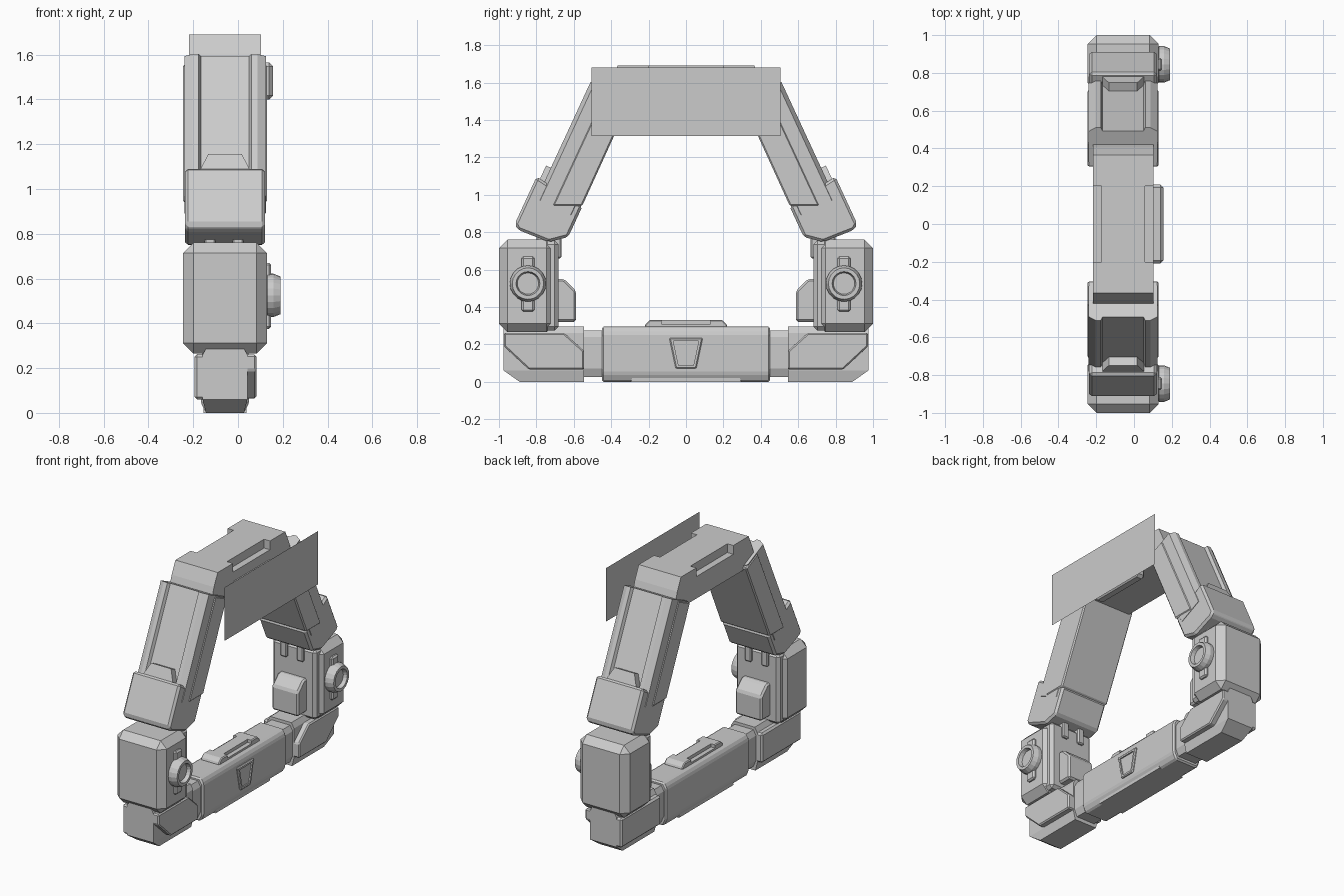
import bpy, bmesh, math

if "Cube" in bpy.data.objects:
    bpy.data.objects.remove(bpy.data.objects["Cube"])

XC = -0.058                      # centre line of the frame in x
CA, SA = 0.907, 0.42             # tilt of the arms


def finish(name, bm, mirror=False):
    bmesh.ops.recalc_face_normals(bm, faces=bm.faces)
    me = bpy.data.meshes.new(name)
    bm.to_mesh(me)
    bm.free()
    ob = bpy.data.objects.new(name, me)
    bpy.context.collection.objects.link(ob)
    if mirror:
        m = ob.modifiers.new("mirror", 'MIRROR')
        m.use_axis = (False, True, False)
        m.use_mirror_merge = False
    return ob


# mappings from profile (u, v) and depth w to world space
def side(u, v, w): return (w, u, v)                                  # y-z profile
def cross(u, v, w): return (u, w, v)                                 # x-z section
def arm_side(s, n, w): return (w, CA*n + SA*s, SA*n - CA*s)
def arm_cross(x, n, s): return arm_side(s, n, x)
def arm_face(x, s, n): return arm_side(s, n, x)


def prism(name, pts, w0, w1, fn=side, bevel=0, mirror=False):
    bm = bmesh.new()
    a = [bm.verts.new(fn(u, v, w0)) for u, v in pts]
    b = [bm.verts.new(fn(u, v, w1)) for u, v in pts]
    bm.faces.new(a)
    bm.faces.new(b[::-1])
    for i in range(len(pts)):
        j = (i + 1) % len(pts)
        bm.faces.new((a[i], b[i], b[j], a[j]))
    if bevel:
        bmesh.ops.recalc_face_normals(bm, faces=bm.faces)
        bmesh.ops.bevel(bm, geom=bm.edges[:], offset=bevel, segments=1,
                        profile=0.5, affect='EDGES', clamp_overlap=True)
    return finish(name, bm, mirror)


def rect(u0, u1, v0, v1):
    return [(u0, v0), (u1, v0), (u1, v1), (u0, v1)]


def sym(half, c=0):
    """Full outline from its right half, listed from bottom to top."""
    return [(c + u, v) for u, v in half] + [(c - u, v) for u, v in half[::-1]]


def cut(ob, cutter):
    m = ob.modifiers.new("cut", 'BOOLEAN')
    m.operation, m.solver, m.object = 'DIFFERENCE', 'EXACT', cutter
    cutter.hide_render = True
    cutter.hide_viewport = True


# ---- base bar ----
bar = [(.085, 0), (.1, .06), (.1, .26), (.08, .295)]
prism("base_centre", sym([(.085, 0), (.108, .045), (.108, .26), (.085, .295)], XC),
      -.45, .45, cross, .01)
prism("base_neck", sym([(.07, .025), (.09, .07), (.09, .24), (.07, .275)], XC),
      -.56, .56, cross)
prism("base_foot_strip", sym([(.295, 0), (.285, .03)]), XC - .095, XC + .095)
handle = prism("base_top_rail", sym([(.22, .285), (.22, .305), (.195, .33)]),
               XC - .07, XC + .07, bevel=.006)
for s in (-1, 1):
    x = XC + s*.06
    cut(handle, prism("rail_slot_cutter", rect(-.13, .13, .308, .36), x - .02, x + .02))

# base end blocks, chamfered underneath
bm = bmesh.new()
for x, z in sym(bar, XC):
    bm.verts.new((x, .545, z))
    bm.verts.new((x, .89 if z == 0 else .975, z))
bmesh.ops.convex_hull(bm, input=bm.verts[:])
bmesh.ops.dissolve_limit(bm, angle_limit=.01, verts=bm.verts[:], edges=bm.edges[:])
finish("base_end", bm, True)
plate = [(.545, .065), (.84, .065), (.974, .19), (.974, .26), (.65, .26), (.545, .165)]
prism("base_end_plate", plate, XC + .05, .082, bevel=.008, mirror=True)
prism("base_end_back", rect(.545, .974, .06, .262), -.194, XC, bevel=.012, mirror=True)

# raised wedge frame on the base
badge = prism("base_wedge_frame", sym([(.055, .07), (.09, .235)]), .02, .062, bevel=.006)
cut(badge, prism("wedge_cutter", sym([(.04, .088), (.068, .217)]), .053, .12))

# ---- corner housings ----
prism("housing_shell", rect(.7, 1, .265, .76), XC - .187, XC + .187, bevel=.046, mirror=True)
prism("housing_back", rect(.682, .76, .275, .755), XC - .165, XC + .165, bevel=.02, mirror=True)
prism("housing_step", [(.72, .32), (.588, .32), (.588, .487), (.652, .55), (.72, .55)],
      XC - .1, XC + .1, bevel=.012, mirror=True)
for i, x in enumerate((-.125, 0)):
    prism(f"hinge_prong_{i}", rect(.665, .8, .66, .785), x - .025, x + .025,
          bevel=.008, mirror=True)

# knobs with their backing strips
prism("knob_strip", rect(.81, .88, .375, .67), .11, .148, bevel=.01, mirror=True)
bm = bmesh.new()
N = 20
rings = []
for x, r in [(.12, .08), (.132, .097), (.158, .097), (.19, .084), (.19, .064), (.165, .057)]:
    rings.append([bm.verts.new((x, .845 + r*math.cos(2*math.pi*k/N),
                                .525 + r*math.sin(2*math.pi*k/N))) for k in range(N)])
for a, b in zip(rings, rings[1:]):
    for k in range(N):
        bm.faces.new((a[k], a[(k+1) % N], b[(k+1) % N], b[k]))
bm.faces.new(rings[0])
bm.faces.new(rings[-1])
finish("knob", bm, True)

# ---- slanted arms ----
section = sym([(.15, .91), (.182, .935), (.182, 1.115), (.145, 1.137), (.118, 1.137),
               (.108, 1.117)], XC)
prism("arm", section, -1.24, -.55, arm_cross, mirror=True)
prism("arm_side_panel", [(-1.235, .903), (-1.235, 1.044), (-.552, 1.044), (-.619, .899)],
      XC - .187, XC + .187, arm_side, .008, True)
prism("arm_cuff", [(-.66, 1.186), (-.38, 1.186), (-.36, 1.157), (-.37, .98),
                   (-.438, .897), (-.62, .897)], XC - .179, XC + .179, arm_side, .014, True)
prism("arm_cuff_tab", [(XC - .11, -.64), (XC + .11, -.64), (XC + .11, -.66),
                       (XC + .075, -.735), (XC - .075, -.735), (XC - .11, -.66)],
      1.1, 1.165, arm_face, mirror=True)

# ---- top beam ----
beam = prism("top_beam", sym([(.34, 1.48), (.43, 1.53), (.405, 1.605), (.365, 1.69)]),
             XC - .16, XC + .16)
for s in (-1, 1):
    x = XC + s*.145
    cut(beam, prism("beam_notch_cutter", rect(-.2, .2, 1.63, 1.75), x - .03, x + .03))
prism("beam_side_pod", rect(-.21, .21, 1.4, 1.565), .08, .157, bevel=.018)

# thin free-standing side sheet
bm = bmesh.new()
bm.faces.new([bm.verts.new((.25, y, z)) for y, z in rect(-.505, .505, 1.315, 1.68)])
finish("side_sheet", bm)
